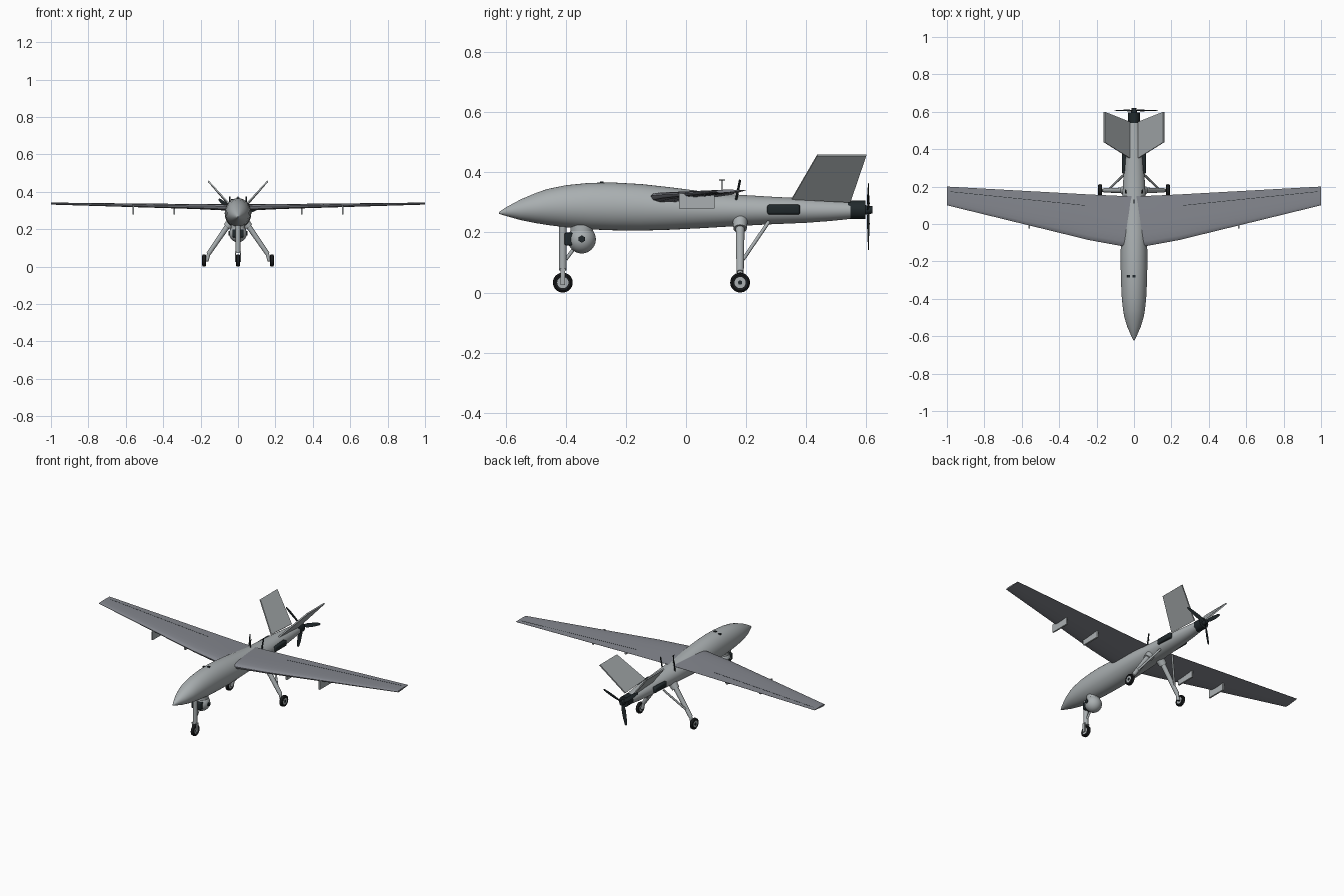
import bpy, bmesh, math
from mathutils import Vector, Matrix

if "Cube" in bpy.data.objects:
    bpy.data.objects.remove(bpy.data.objects["Cube"])


def material(name, rgb):
    m = bpy.data.materials.new(name)
    m.use_nodes = True
    m.diffuse_color = (*rgb, 1)
    m.node_tree.nodes["Principled BSDF"].inputs["Base Color"].default_value = (*rgb, 1)
    return m


GREY = material("light grey", (0.40, 0.43, 0.44))
WING = material("wing grey", (0.23, 0.24, 0.27))
DARK = material("charcoal", (0.015, 0.022, 0.025))
TYRE = material("tyre black", (0.01, 0.011, 0.012))


def finish(name, bm, mat):
    bmesh.ops.recalc_face_normals(bm, faces=bm.faces)
    me = bpy.data.meshes.new(name)
    bm.to_mesh(me)
    bm.free()
    me.materials.append(mat)
    me.polygons.foreach_set("use_smooth", [True] * len(me.polygons))
    me.set_sharp_from_angle(angle=math.radians(35))
    ob = bpy.data.objects.new(name, me)
    bpy.context.collection.objects.link(ob)
    return ob


def loft(name, rings, mat):
    """Skin a list of closed rings and cap both ends."""
    bm = bmesh.new()
    vs = [[bm.verts.new(p) for p in ring] for ring in rings]
    n = len(vs[0])
    for a, b in zip(vs, vs[1:]):
        for i in range(n):
            j = (i + 1) % n
            bm.faces.new((a[i], a[j], b[j], b[i]))
    bm.faces.new(vs[0])
    bm.faces.new(vs[-1])
    return finish(name, bm, mat)


def tube(name, a, b, r, mat, r2=None, seg=20):
    a, b = Vector(a), Vector(b)
    d = b - a
    bm = bmesh.new()
    m = Matrix.Translation((a + b) / 2) @ d.to_track_quat("Z", "Y").to_matrix().to_4x4()
    bmesh.ops.create_cone(bm, cap_ends=True, segments=seg, radius1=r,
                          radius2=r if r2 is None else r2, depth=d.length, matrix=m)
    return finish(name, bm, mat)


def box(name, center, size, mat, bevel=0):
    bm = bmesh.new()
    m = Matrix.Translation(center) @ Matrix.Diagonal((*size, 1))
    bmesh.ops.create_cube(bm, size=1, matrix=m)
    if bevel:
        bmesh.ops.bevel(bm, geom=bm.edges[:], offset=bevel, segments=3,
                        profile=0.5, affect="EDGES")
    return finish(name, bm, mat)


def ball(name, center, r, mat):
    bm = bmesh.new()
    bmesh.ops.create_uvsphere(bm, u_segments=32, v_segments=20, radius=r,
                              matrix=Matrix.Translation(center))
    return finish(name, bm, mat)


def wheel(name, center, r, width):
    # Rounded tyre, pale rim and dark hub cap on an x axle
    c = Vector(center)
    t = width / 2
    prof = [(0.55, -0.7), (0.8, -1), (0.95, -0.7), (1, 0), (0.95, 0.7), (0.8, 1), (0.55, 0.7)]
    rings = []
    for i in range(32):
        a = math.tau * i / 32
        rings.append([c + Vector((w * t, r * q * math.cos(a), r * q * math.sin(a)))
                      for q, w in prof])
    bm = bmesh.new()
    vs = [[bm.verts.new(p) for p in ring] for ring in rings]
    for i in range(32):
        for j in range(len(prof)):
            k = (j + 1) % len(prof)
            bm.faces.new((vs[i - 1][j], vs[i - 1][k], vs[i][k], vs[i][j]))
    finish(name + "_tyre", bm, TYRE)
    x = Vector((1, 0, 0))
    tube(name + "_rim", c - x * t * 0.75, c + x * t * 0.75, r * 0.57, GREY)
    tube(name + "_cap", c - x * t, c + x * t, r * 0.22, DARK)


# Fuselage: station y, half width, top z, bottom z
stations = [(-0.622, 0.003, 0.268, 0.262), (-0.60, 0.014, 0.283, 0.255),
            (-0.55, 0.036, 0.310, 0.241), (-0.50, 0.051, 0.331, 0.231),
            (-0.463, 0.058, 0.344, 0.225), (-0.40, 0.065, 0.357, 0.217),
            (-0.32, 0.069, 0.365, 0.210), (-0.24, 0.071, 0.366, 0.207),
            (-0.15, 0.071, 0.361, 0.206), (-0.05, 0.070, 0.350, 0.209),
            (0.05, 0.067, 0.337, 0.214), (0.15, 0.062, 0.327, 0.220),
            (0.28, 0.055, 0.319, 0.227), (0.40, 0.046, 0.313, 0.232),
            (0.48, 0.039, 0.307, 0.238), (0.548, 0.032, 0.302, 0.245)]
rings = []
for y, w, top, bot in stations:
    angles = [math.tau * i / 40 for i in range(40)]
    rings.append([(w * math.cos(a), y, (top + bot) / 2 + (top - bot) / 2 * math.sin(a))
                  for a in angles])
loft("fuselage", rings, GREY)

# Wing: x, leading y, trailing y, mid-chord z, thickness above and below
sections = [(0, -0.118, 0.148, 0.322, 0.011, 0.021),
            (0.07, -0.117, 0.150, 0.322, 0.011, 0.021),
            (0.24, -0.086, 0.158, 0.325, 0.009, 0.016),
            (1.0, 0.10, 0.20, 0.337, 0.004, 0.005)]
chord = [0, 0.03, 0.1, 0.22, 0.38, 0.55, 0.75, 1]


def airfoil(t):
    return 2.6 * (math.sqrt(t) - t) * (1 - 0.25 * t) / 0.6


def wing_section(s):
    x, le, te, z, up, down = s
    upper = [(x, le + (te - le) * t, z + up * airfoil(t) + 0.004 * t) for t in chord]
    lower = [(x, le + (te - le) * t, z - down * airfoil(t) + 0.004 * t - 0.001)
             for t in reversed(chord)]
    return upper + lower


mirrored = [(-s[0], *s[1:]) for s in reversed(sections[1:])]
loft("wing", [wing_section(s) for s in mirrored + sections], WING)

for side, label in ((1, "left"), (-1, "right")):
    # Control surface seam
    def seam(x):
        f = (x - 0.24) / 0.76
        s = [p + (q - p) * f for p, q in zip(sections[2], sections[3])]
        t = 0.75
        return Vector((side * x, s[1] + (s[2] - s[1]) * t,
                       s[3] + s[4] * airfoil(t) + 0.004 * t))
    tube(label + "_wing_seam", seam(0.26), seam(0.98), 0.0012, DARK, seg=6)

    # Underwing pylons
    for x, place in ((0.34, "inner"), (0.56, "outer")):
        box(f"{label}_{place}_pylon", (side * x, 0.036, 0.305), (0.009, 0.118, 0.05), GREY)

    # Slanted tail fin
    root = [(0.025, 0.353, 0.312), (0.025, 0.547, 0.302)]
    tip = [(0.159, 0.60, 0.457), (0.159, 0.437, 0.457)]
    off = Vector((0.0028, 0, -0.0028))
    loft(label + "_tail_fin",
         [[Vector((side * p[0], p[1], p[2])) + Vector((side * off.x, 0, off.z)) * k
           for p in root + tip] for k in (-1, 1)], GREY)

    # Side exhaust
    box(label + "_exhaust", (side * 0.05, 0.325, 0.276), (0.028, 0.11, 0.033), DARK, 0.008)

    # Slanted dark antenna
    tube(label + "_antenna", (side * 0.042, 0.165, 0.30), (side * 0.045, 0.18, 0.375),
         0.004, DARK, seg=8)

    # Main landing gear
    tube(label + "_main_strut", (side * 0.04, 0.18, 0.24), (side * 0.158, 0.18, 0.068),
         0.015, GREY, 0.012)
    tube(label + "_strut_root", (side * 0.032, 0.18, 0.245), (side * 0.058, 0.18, 0.212),
         0.026, GREY, 0.022)
    tube(label + "_main_fork", (side * 0.155, 0.18, 0.078), (side * 0.166, 0.18, 0.03), 0.009, GREY)
    tube(label + "_axle", (side * 0.16, 0.18, 0.033), (side * 0.185, 0.18, 0.033), 0.006, DARK)
    tube(label + "_main_brace", (side * 0.042, 0.275, 0.235), (side * 0.13, 0.19, 0.11),
         0.006, GREY, seg=12)
    wheel(label + "_main_wheel", (side * 0.181, 0.18, 0.033), 0.033, 0.022)

    # Nose wheel fork and sensor side window
    box(label + "_nose_fork", (side * 0.014, -0.41, 0.05), (0.005, 0.016, 0.05), GREY)
    tube(label + "_sensor_window", (side * 0.04, -0.347, 0.178), (side * 0.051, -0.347, 0.178),
         0.012, DARK, seg=6)

# Nose landing gear
tube("nose_strut", (0, -0.41, 0.073), (0, -0.41, 0.235), 0.013, GREY)
box("nose_fork_bridge", (0, -0.41, 0.076), (0.034, 0.018, 0.008), GREY)
tube("nose_brace", (0, -0.40, 0.11), (0, -0.34, 0.19), 0.006, GREY, seg=12)
wheel("nose_wheel", (0, -0.41, 0.033), 0.033, 0.022)

# Sensor turret
tube("sensor_neck", (0, -0.347, 0.19), (0, -0.347, 0.225), 0.038, GREY)
ball("sensor_ball", (0, -0.347, 0.177), 0.047, GREY)
box("sensor_lens", (0, -0.387, 0.178), (0.06, 0.034, 0.042), DARK, 0.005)

# Engine, hub and three-bladed propeller
tube("engine", (0, 0.54, 0.275), (0, 0.597, 0.275), 0.031, DARK)
tube("propeller_hub", (0, 0.595, 0.275), (0, 0.621, 0.275), 0.016, DARK, 0.012)
for n in range(3):
    a = math.radians(20 + 120 * n)
    out = Vector((math.cos(a), 0, math.sin(a)))
    across = Vector((-math.sin(a), 0, math.cos(a)))
    rings = []
    for r, w, twist in ((0.008, 0.006, 0.6), (0.045, 0.012, 0.4), (0.09, 0.011, 0.25),
                        (0.128, 0.007, 0.15), (0.135, 0.003, 0.1)):
        c = Vector((0, 0.607, 0.275)) + out * r
        d = across * math.cos(twist) + Vector((0, math.sin(twist), 0))
        t = out.cross(d) * 0.0015
        rings.append([c - d * w, c + t, c + d * w, c - t])
    loft(f"propeller_blade_{n + 1}", rings, DARK)

# Top antenna and small dorsal fittings
tube("antenna_mast", (0, 0.12, 0.32), (0, 0.12, 0.374), 0.002, DARK, seg=8)
tube("antenna_bar", (0, 0.11, 0.374), (0, 0.13, 0.374), 0.002, DARK, seg=8)
for x, z in ((0, 0.366), (-0.03, 0.359)):
    box("dorsal_fitting", (x, -0.28, z), (0.015, 0.012, 0.006), DARK)
